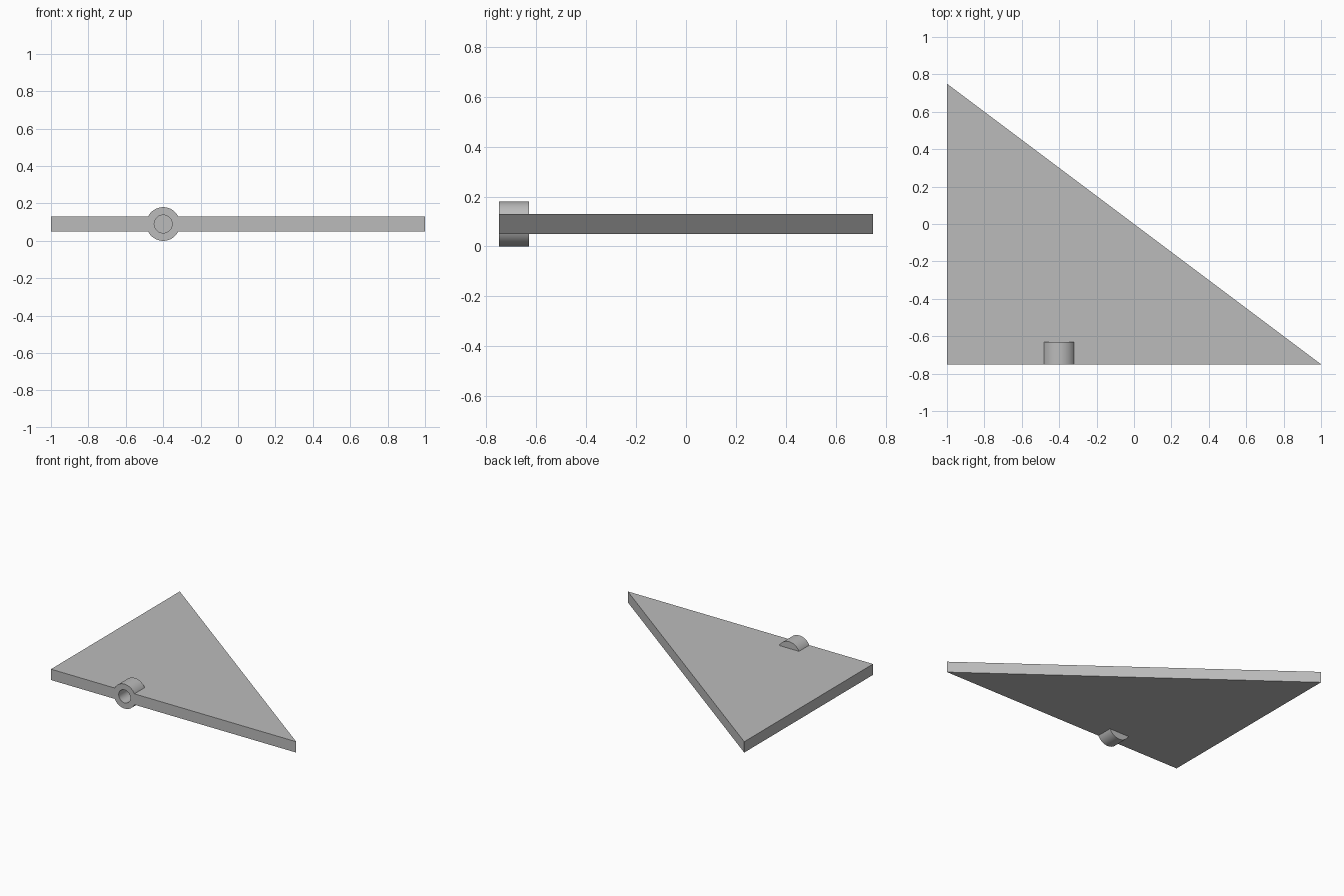
import bpy, bmesh, math
from mathutils import Matrix

cube = bpy.data.objects.get("Cube")
if cube:
    bpy.data.objects.remove(cube, do_unlink=True)

FRONT, MID_Z, BOSS_X = -0.75, 0.09, -0.4

grey = bpy.data.materials.new("plain_grey")
grey.use_nodes = True
colour = (0.5, 0.5, 0.5, 1)
grey.diffuse_color = colour
grey.node_tree.nodes["Principled BSDF"].inputs["Base Color"].default_value = colour


def add_object(name, bm):
    bmesh.ops.recalc_face_normals(bm, faces=bm.faces)
    mesh = bpy.data.meshes.new(name)
    bm.to_mesh(mesh)
    bm.free()
    mesh.materials.append(grey)
    obj = bpy.data.objects.new(name, mesh)
    bpy.context.collection.objects.link(obj)
    return obj


def cylinder(name, radius, y0, y1, segments):
    bm = bmesh.new()
    place = (Matrix.Translation((BOSS_X, (y0 + y1) / 2, MID_Z))
             @ Matrix.Rotation(math.pi / 2, 4, 'X'))
    bmesh.ops.create_cone(bm, cap_ends=True, segments=segments, radius1=radius,
                          radius2=radius, depth=y1 - y0, matrix=place)
    return add_object(name, bm)


def combine(target, other, operation):
    mod = target.modifiers.new(operation.lower(), 'BOOLEAN')
    mod.operation, mod.object, mod.solver = operation, other, 'EXACT'
    bpy.context.view_layer.objects.active = target
    bpy.ops.object.modifier_apply(modifier=mod.name)
    bpy.data.objects.remove(other, do_unlink=True)


# Right-angled triangular plate
bm = bmesh.new()
corners = [bm.verts.new((x, y, 0.05)) for x, y in ((-1, FRONT), (1, FRONT), (-1, 0.75))]
base = bm.faces.new(corners)
walls = bmesh.ops.extrude_face_region(bm, geom=[base], use_keep_orig=True)
bmesh.ops.translate(bm, vec=(0, 0, 0.08),
                    verts=[v for v in walls["geom"] if isinstance(v, bmesh.types.BMVert)])
plate = add_object("triangular_plate", bm)

# Round socket boss on the front edge, with a blind hole
combine(plate, cylinder("socket_boss", 0.09, FRONT, -0.63, 64), 'UNION')
combine(plate, cylinder("socket_hole", 0.048, FRONT - 0.05, -0.64, 48), 'DIFFERENCE')

# Smooth round walls, crisp edges
bpy.ops.object.select_all(action='DESELECT')
plate.select_set(True)
bpy.context.view_layer.objects.active = plate
bpy.ops.object.shade_smooth_by_angle(angle=math.radians(30))
